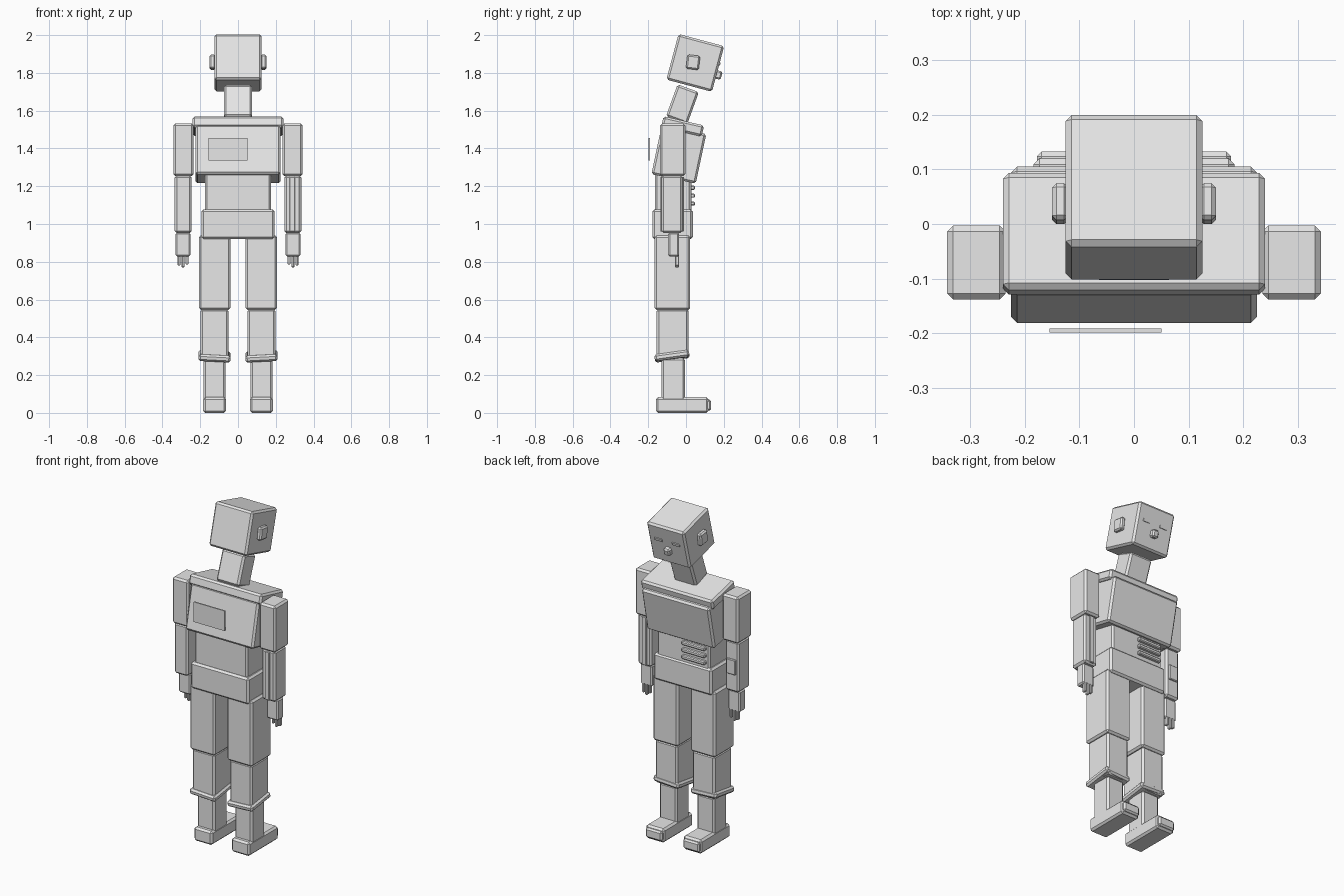
import bpy
import bmesh
from math import radians
from mathutils import Matrix, Vector

cube = bpy.data.objects.get("Cube")
if cube:
    bpy.data.objects.remove(cube, do_unlink=True)

# One plain grey for the whole figure
grey = bpy.data.materials.new("light_grey")
grey.use_nodes = True
COLOUR = (0.8, 0.8, 0.8, 1)
grey.diffuse_color = COLOUR
grey.node_tree.nodes["Principled BSDF"].inputs["Base Color"].default_value = COLOUR


def box(name, centre, size, bevel=0.011, tilt=0, roll=0, frame=None):
    """Chamfered box; tilt turns about x, roll about y, in degrees."""
    bm = bmesh.new()
    bmesh.ops.create_cube(bm, size=1)
    bmesh.ops.scale(bm, vec=size, verts=bm.verts)
    if bevel:
        bmesh.ops.bevel(bm, geom=bm.edges[:], offset=bevel, segments=1,
                        affect='EDGES', profile=0.5)
    mesh = bpy.data.meshes.new(name)
    bm.to_mesh(mesh)
    bm.free()
    mesh.materials.append(grey)
    obj = bpy.data.objects.new(name, mesh)
    bpy.context.collection.objects.link(obj)
    obj.matrix_world = ((frame or Matrix()) @ Matrix.Translation(Vector(centre))
                        @ Matrix.Rotation(radians(tilt), 4, 'X')
                        @ Matrix.Rotation(radians(roll), 4, 'Y'))
    return obj


def span(name, x, y, z, bevel=0.011):
    """Upright box given by its ranges."""
    ranges = (x, y, z)
    return box(name, [(a + b) / 2 for a, b in ranges],
               [abs(b - a) for a, b in ranges], bevel)


# Head and face, built in the nodding head's own frame
head_frame = (Matrix.Translation((0, 0.049, 1.853))
              @ Matrix.Rotation(radians(-15), 4, 'X'))
box("head", (0, 0, 0), (0.25, 0.25, 0.25), frame=head_frame)
box("nose", (0, 0.135, -0.03), (0.04, 0.035, 0.045), 0.008, frame=head_frame)
for side, s in (("left", 1), ("right", -1)):
    box(side + "_ear", (s * 0.135, -0.012, 0), (0.03, 0.068, 0.075), 0.008,
        tilt=8, frame=head_frame)
    box(side + "_eye", (s * 0.058, 0.126, 0.028), (0.05, 0.008, 0.016), 0,
        frame=head_frame)

# Neck and torso
box("neck", (0, -0.019, 1.634), (0.15, 0.12, 0.18), tilt=-20)
box("shoulder_yoke", (0, -0.018, 1.517), (0.48, 0.22, 0.06), tilt=-13)
box("chest", (0, -0.038, 1.37), (0.45, 0.24, 0.268), tilt=-12)
span("back_plate", (-0.155, 0.05), (-0.199, -0.191), (1.335, 1.455), 0)
span("abdomen", (-0.175, 0.175), (-0.165, 0.028), (1.05, 1.27))
span("hips", (-0.193, 0.193), (-0.178, 0.036), (0.92, 1.078))
for i in range(3):
    z = 1.108 + i * 0.042
    span(f"belly_bar_{i + 1}", (-0.155, 0), (0.02, 0.047), (z - 0.011, z + 0.011), 0.005)

# Limbs, mirrored left and right
for side, s in (("left", 1), ("right", -1)):
    def limb(part, x, y, z, bevel=0.011):
        span(f"{side}_{part}", (s * x[0], s * x[1]), y, z, bevel)

    limb("thigh", (0.04, 0.207), (-0.166, 0.022), (0.545, 0.94))
    limb("upper_shin", (0.05, 0.198), (-0.155, 0.014), (0.29, 0.55))
    box(side + "_shin_cuff", (s * 0.124, -0.074, 0.3), (0.17, 0.185, 0.036),
        0.01, tilt=8, roll=-s * 3)
    limb("lower_shin", (0.066, 0.182), (-0.13, -0.005), (0.06, 0.29))
    limb("foot", (0.064, 0.184), (-0.158, 0.12), (0, 0.083))
    limb("toe_cap", (0.07, 0.178), (0.09, 0.133), (0.012, 0.07), 0.009)
    limb("upper_arm", (0.235, 0.342), (-0.138, -0.003), (1.254, 1.532))
    limb("forearm", (0.245, 0.335), (-0.129, -0.018), (0.953, 1.258))
    limb("hand", (0.252, 0.33), (-0.094, -0.036), (0.828, 0.955), 0.008)
    for i, low in enumerate((0.785, 0.77, 0.78)):
        x = 0.27 + i * 0.021
        limb(f"finger_{i + 1}", (x - 0.008, x + 0.008), (-0.058, -0.036),
             (low, 0.84), 0.004)

# Forearm trim: long strips on one arm, a panel on the other
for name, y in (("rear", -0.13), ("front", -0.017)):
    span(f"left_forearm_{name}_strip", (0.272, 0.302), (y - 0.006, y + 0.006),
         (0.96, 1.25), 0.003)
span("right_forearm_panel", (-0.32, -0.26), (-0.03, -0.008), (1.06, 1.15), 0.004)
